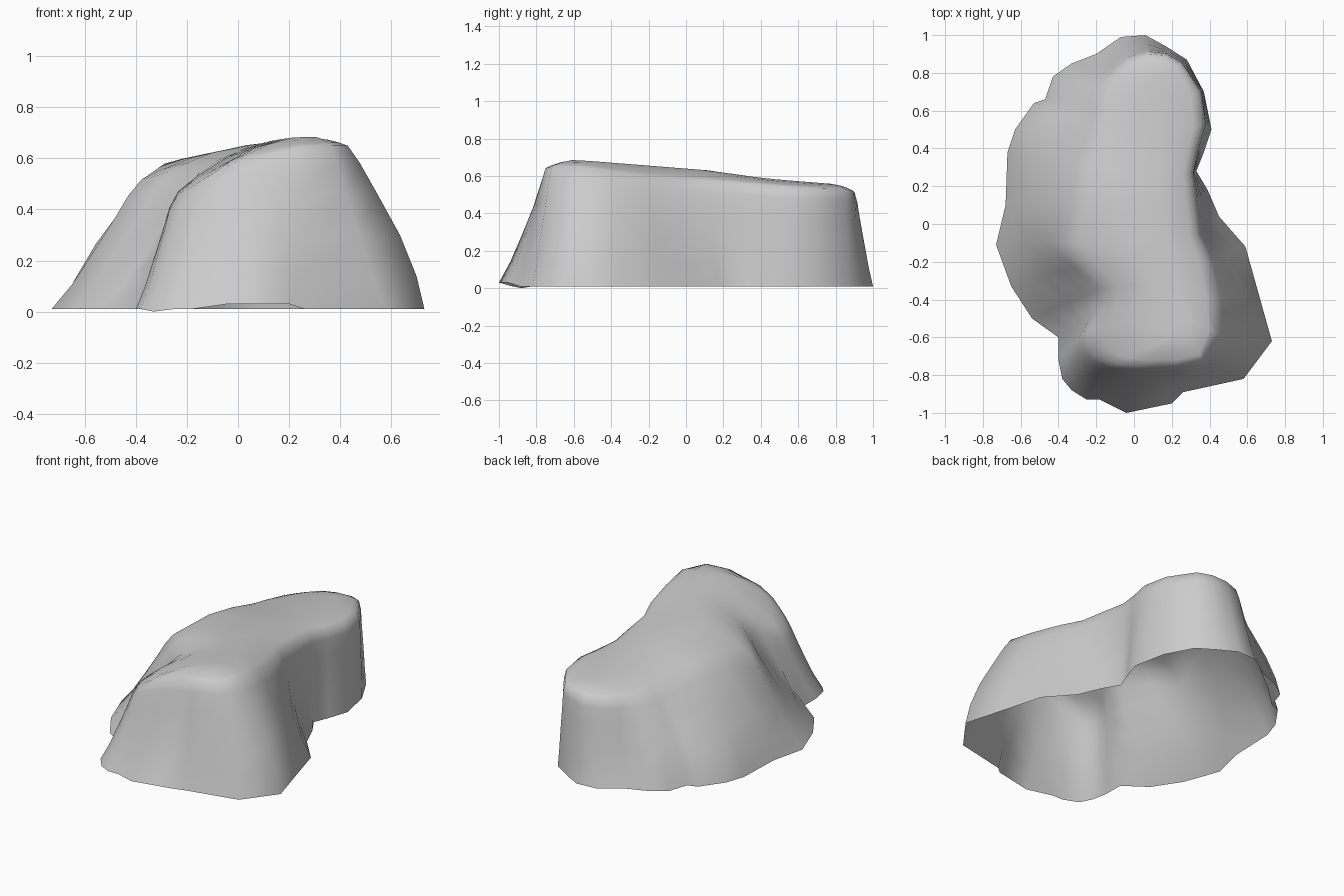
import bpy
import bmesh
from mathutils import Vector

cube = bpy.data.objects.get("Cube")
if cube:
    bpy.data.objects.remove(cube)

# Ground outline of the boulder, counter-clockwise from the front tip
foot = [(-.04, -1), (.2, -.95), (.26, -.89), (.58, -.82), (.73, -.62), (.66, -.37), (.59, -.12), (.45, .04),
        (.39, .18), (.33, .28), (.37, .38), (.41, .5), (.37, .7), (.28, .87), (.17, .94), (.06, 1),
        (-.07, .99), (-.2, .9), (-.33, .85), (-.43, .78), (-.47, .66), (-.53, .64), (-.63, .5), (-.67, .38),
        (-.68, .1), (-.73, -.11), (-.65, -.33), (-.54, -.5), (-.4, -.6), (-.4, -.72), (-.38, -.82),
        (-.33, -.88), (-.25, -.93), (-.18, -.93)]

# Shoulder where the steep sides meet the top, one point per foot point
shoulder = [(0, -.76, .59), (.14, -.76, .62), (.22, -.76, .64), (.37, -.73, .65), (.44, -.58, .65),
            (.43, -.4, .62), (.4, -.2, .59), (.34, -.06, .58), (.33, .1, .57), (.31, .27, .56),
            (.34, .4, .55), (.38, .53, .54), (.36, .7, .53), (.25, .86, .53), (.17, .9, .52),
            (.07, .91, .51), (-.04, .87, .51), (-.1, .81, .51), (-.14, .76, .51), (-.18, .7, .51),
            (-.19, .63, .52), (-.2, .57, .53), (-.22, .46, .54), (-.27, .31, .56), (-.3, .13, .58),
            (-.41, -.1, .5), (-.29, -.22, .54), (-.16, -.34, .54), (-.18, -.47, .51), (-.26, -.56, .45),
            (-.26, -.64, .44), (-.22, -.7, .46), (-.16, -.73, .5), (-.1, -.75, .54)]

# Crest line running along the top
crest = [Vector(p) for p in ((.28, -.56, .687), (.14, -.2, .66), (.08, .1, .635), (.07, .4, .59), (.1, .74, .56))]


def crest_at(y):
    """Point on the crest at a given depth, clamped to its ends."""
    y = min(max(y, crest[0].y), crest[-1].y)
    for a, b in zip(crest, crest[1:]):
        if y <= b.y:
            return a.lerp(b, (y - a.y) / (b.y - a.y))
    return crest[-1].copy()


def side_point(base, top, t):
    """Point on the flank: bulging at the right corner and left rear, flared elsewhere."""
    bulging = base.x > .6 or (base.x < -.4 and base.y > 0)
    bend = 1.4 if bulging else .85
    p = base.lerp(top, t ** bend)
    p.z = base.z + (top.z - base.z) * t
    return p


def cap_point(top, t):
    """Point on the rounded top between shoulder and crest."""
    target = crest_at(top.y * .85)
    p = top.lerp(target, t)
    p.z = top.z + (target.z - top.z) * (1 - (1 - t) ** 2)
    return p


bottoms = [Vector((x, y, .03 if y < -.94 else .01)) for x, y in foot]
bottoms[-3].z = 0
tops = [Vector(p) for p in shoulder]

# Stack the rings of the open shell
bm = bmesh.new()
rings = []
for t in (0, .2, .45, .72, .9):
    rings.append([bm.verts.new(side_point(b, s, t)) for b, s in zip(bottoms, tops)])
for t in (.04, .2, .45, .75):
    rings.append([bm.verts.new(cap_point(s, t)) for s in tops])

n = len(foot)
for low, high in zip(rings, rings[1:]):
    for i in range(n):
        j = (i + 1) % n
        bm.faces.new((low[i], low[j], high[j], high[i]))

# Close the top
cap = bm.faces.new(rings[-1])
bmesh.ops.triangulate(bm, faces=[cap])

# Ease the weathered shoulder while keeping the ground outline
bmesh.ops.smooth_vert(bm, verts=[v for r in rings[3:7] for v in r], factor=.15,
                      use_axis_x=True, use_axis_y=True, use_axis_z=True)
for face in bm.faces:
    face.smooth = True

mesh = bpy.data.meshes.new("boulder")
bm.to_mesh(mesh)
bm.free()
boulder = bpy.data.objects.new("boulder", mesh)
bpy.context.collection.objects.link(boulder)

# Plain grey stone
stone = bpy.data.materials.new("grey_stone")
stone.use_nodes = True
grey = (.6, .6, .6, 1)
stone.diffuse_color = grey
shader = stone.node_tree.nodes["Principled BSDF"]
shader.inputs["Base Color"].default_value = grey
shader.inputs["Roughness"].default_value = .9
mesh.materials.append(stone)
